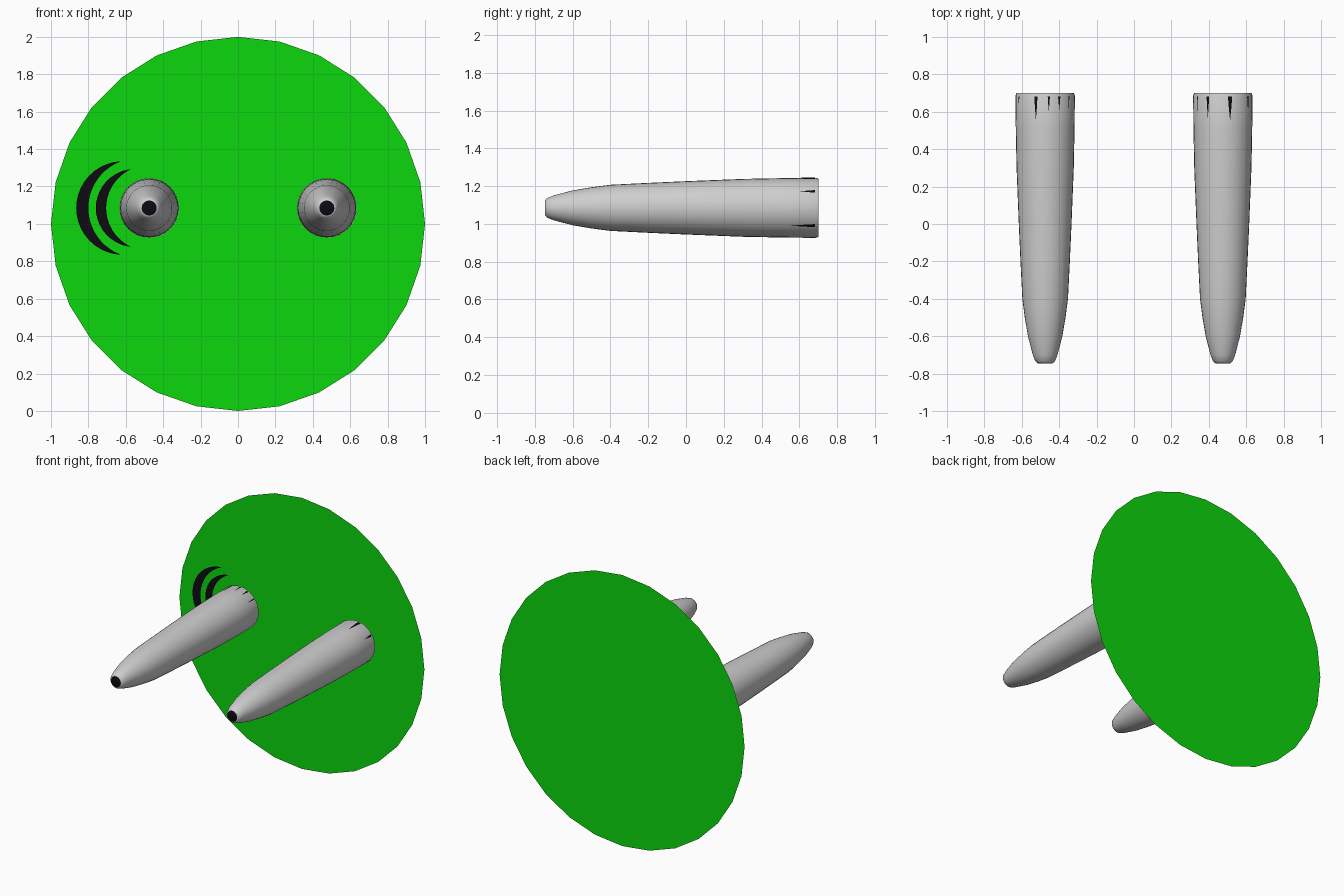
import bpy, bmesh, math

if "Cube" in bpy.data.objects:
    bpy.data.objects.remove(bpy.data.objects["Cube"])


def material(name, color):
    m = bpy.data.materials.new(name)
    m.diffuse_color = (*color, 1.0)
    m.use_nodes = True
    m.node_tree.nodes["Principled BSDF"].inputs["Base Color"].default_value = m.diffuse_color
    return m


GREEN = material("bright_green", (0.004, 0.68, 0.004))
GREY = material("light_grey", (0.62, 0.62, 0.62))
BLACK = material("black", (0.004, 0.003, 0.006))


def finish(name, bm, mats):
    me = bpy.data.meshes.new(name)
    bm.to_mesh(me)
    bm.free()
    for m in mats:
        me.materials.append(m)
    ob = bpy.data.objects.new(name, me)
    bpy.context.collection.objects.link(ob)
    return ob


# Round backing disc, a single flat face with 28 sides
bm = bmesh.new()
N = 28
bm.faces.new([bm.verts.new((math.sin(i * math.tau / N), 0.745,
                            1 + math.cos(i * math.tau / N))) for i in range(N)])
finish("backing_disc", bm, [GREEN])

# Tapered pods: (y, radius) profile turned around the y axis
PROFILE = [(-0.745, 0.04), (-0.735, 0.052), (-0.70, 0.066), (-0.60, 0.092),
           (-0.50, 0.109), (-0.40, 0.122), (-0.20, 0.132), (0.0, 0.141),
           (0.30, 0.153), (0.50, 0.157), (0.685, 0.159), (0.70, 0.154)]
POD_Z, POD_X, SIDES = 1.085, 0.475, 32


def pod(name, cx):
    bm = bmesh.new()
    rings = []
    for y, r in PROFILE:
        rings.append([bm.verts.new((cx + r * math.cos(i * math.tau / SIDES), y,
                                    POD_Z + r * math.sin(i * math.tau / SIDES)))
                      for i in range(SIDES)])
    for a, b in zip(rings, rings[1:]):
        for i in range(SIDES):
            j = (i + 1) % SIDES
            bm.faces.new((a[i], a[j], b[j], b[i]))
    tip = bm.faces.new(rings[0])
    bm.faces.new(rings[-1])
    bmesh.ops.recalc_face_normals(bm, faces=bm.faces[:])
    tip.material_index = 1          # dark tip
    ob = finish(name, bm, [GREY, BLACK])
    bpy.ops.object.select_all(action='DESELECT')
    bpy.context.view_layer.objects.active = ob
    ob.select_set(True)
    bpy.ops.object.shade_smooth_by_angle(angle=math.radians(40))


# Thin dark streaks lying on the pod near its base: (angle, length, half width)
def streaks(name, cx, marks):
    bm = bmesh.new()
    for deg, length, half in marks:
        a, da, r = math.radians(deg), half / 0.16, 0.1605

        def v(angle, y):
            return bm.verts.new((cx + r * math.cos(angle), y,
                                 POD_Z + r * math.sin(angle)))
        y0 = 0.682
        bm.faces.new((v(a - da, y0), v(a + da, y0),
                      v(a + da * 0.6, y0 - length * 0.45),
                      v(a, y0 - length),
                      v(a - da * 0.6, y0 - length * 0.45)))
    finish(name, bm, [BLACK])


pod("left_pod", -POD_X)
pod("right_pod", POD_X)
streaks("left_streaks", -POD_X,
        [(151, 0.05, 0.005), (108, 0.13, 0.009), (83, 0.08, 0.006),
         (62, 0.07, 0.007), (38, 0.07, 0.005), (215, 0.1, 0.006)])
streaks("right_streaks", POD_X,
        [(147, 0.09, 0.005), (120, 0.12, 0.008), (76, 0.13, 0.012),
         (33, 0.08, 0.008), (-36, 0.13, 0.010), (215, 0.1, 0.006)])


# Crescent marks: two arcs with shared end points, bulging to the left
def crescent(name, end_x, half_chord, sag_out, sag_in, steps=20):
    bm = bmesh.new()

    def arc(sag):
        r = (half_chord ** 2 + sag ** 2) / (2 * sag)
        span = math.asin(min(1, half_chord / r))
        pts = []
        for i in range(steps + 1):
            t = span * (2 * i / steps - 1)
            pts.append(bm.verts.new((end_x - sag + r - r * math.cos(t), 0.705,
                                     POD_Z + r * math.sin(t))))
        return pts
    a, b = arc(sag_out), arc(sag_in)
    for i in range(steps):
        bm.faces.new((a[i], b[i], b[i + 1], a[i + 1]))
    bmesh.ops.remove_doubles(bm, verts=bm.verts[:], dist=0.0005)
    bmesh.ops.recalc_face_normals(bm, faces=bm.faces[:])
    for f in bm.faces:
        if f.normal.y > 0:
            f.normal_flip()
    finish(name, bm, [BLACK])


crescent("outer_crescent", -0.625, 0.25, 0.24, 0.175)
crescent("inner_crescent", -0.57, 0.208, 0.19, 0.135)
